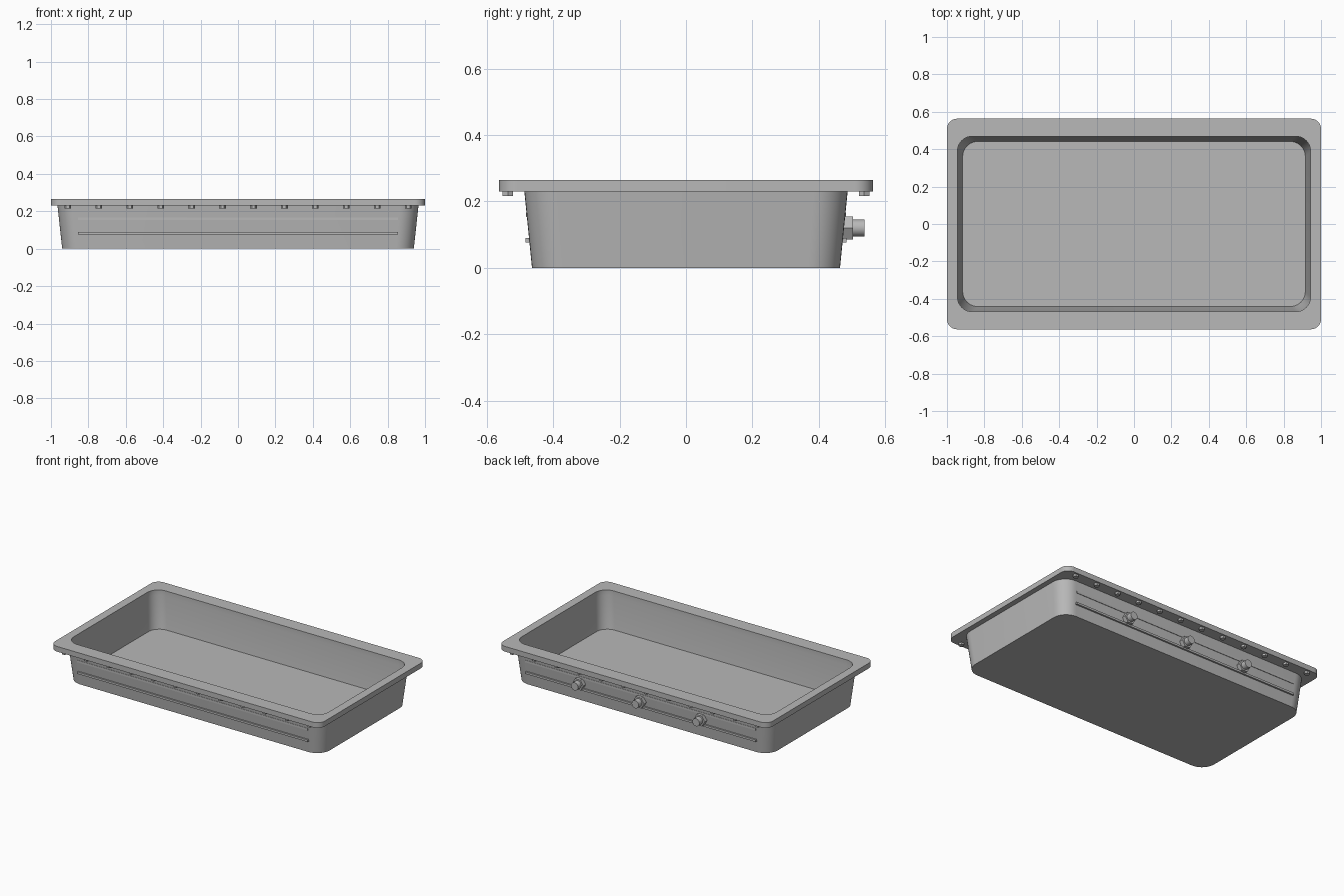
import bpy
import bmesh
import math
from mathutils import Matrix

cube = bpy.data.objects.get("Cube")
if cube:
    bpy.data.objects.remove(cube, do_unlink=True)

steel = bpy.data.materials.new("grey steel")
steel.use_nodes = True
GREY = (0.48, 0.48, 0.48, 1)
steel.diffuse_color = GREY
steel.node_tree.nodes["Principled BSDF"].inputs["Base Color"].default_value = GREY


def finish(name, bm):
    """Turn a bmesh into a shaded, coloured object."""
    bmesh.ops.recalc_face_normals(bm, faces=bm.faces)
    mesh = bpy.data.meshes.new(name)
    bm.to_mesh(mesh)
    bm.free()
    obj = bpy.data.objects.new(name, mesh)
    bpy.context.collection.objects.link(obj)
    mesh.materials.append(steel)
    bpy.ops.object.select_all(action='DESELECT')
    obj.select_set(True)
    bpy.context.view_layer.objects.active = obj
    bpy.ops.object.shade_smooth_by_angle(angle=math.radians(30))
    return obj


def ring(bm, hx, hy, radius, z, steps=10):
    """Rounded rectangle of vertices."""
    verts = []
    for quarter, (sx, sy) in enumerate([(1, 1), (-1, 1), (-1, -1), (1, -1)]):
        for i in range(steps + 1):
            a = (quarter + i / steps) * math.pi / 2
            verts.append(bm.verts.new((sx * (hx - radius) + radius * math.cos(a),
                                       sy * (hy - radius) + radius * math.sin(a), z)))
    return verts


def bridge(bm, a, b):
    n = len(a)
    for i in range(n):
        j = (i + 1) % n
        bm.faces.new((a[i], a[j], b[j], b[i]))


def box(name, centre, size):
    bm = bmesh.new()
    bmesh.ops.create_cube(bm, size=1, matrix=Matrix.Translation(centre) @ Matrix.Diagonal((*size, 1)))
    return finish(name, bm)


def prism(name, centre, radius, depth, sides, rotation=Matrix()):
    bm = bmesh.new()
    bmesh.ops.create_cone(bm, cap_ends=True, segments=sides, radius1=radius, radius2=radius,
                          depth=depth, matrix=Matrix.Translation(centre) @ rotation)
    return finish(name, bm)


# Tapered pan with its flat rim, as one closed shell
bm = bmesh.new()
sections = [(0.94, 0.464, 0.095, 0), (0.965, 0.487, 0.10, 0.23),
            (1, 0.563, 0.055, 0.23), (1, 0.563, 0.055, 0.265),
            (0.944, 0.469, 0.08, 0.265), (0.944, 0.469, 0.08, 0.23),
            (0.916, 0.441, 0.08, 0.02)]
rings = [ring(bm, *s) for s in sections]
for lower, upper in zip(rings, rings[1:]):
    bridge(bm, lower, upper)
bm.faces.new(rings[0])
bm.faces.new(rings[-1])
finish("tray_pan", bm)

# Stiffening rails and rim bolts on both long sides
for side, sy in (("front", -1), ("back", 1)):
    box(side + "_lower_rail", (0, sy * 0.473, 0.083), (1.71, 0.02, 0.014))
    box(side + "_upper_rail", (0, sy * 0.4735, 0.16), (1.71, 0.018, 0.014))
    for i in range(12):
        x = -0.91 + i * 1.82 / 11
        prism(f"{side}_rim_bolt_{i + 1}", (x, sy * 0.537, 0.224), 0.018, 0.016, 6,
              Matrix.Rotation(math.pi / 2, 4, 'Z'))

# Pipe fittings on the back wall: hex nut and round stub
lay_back = Matrix.Rotation(math.pi / 2, 4, 'X')
for i, x in enumerate((-0.45, 0, 0.45)):
    prism(f"fitting_nut_{i + 1}", (x, 0.486, 0.12), 0.04, 0.034, 6,
          lay_back @ Matrix.Rotation(math.pi / 2, 4, 'Z'))
    prism(f"fitting_pipe_{i + 1}", (x, 0.507, 0.12), 0.026, 0.062, 24, lay_back)
